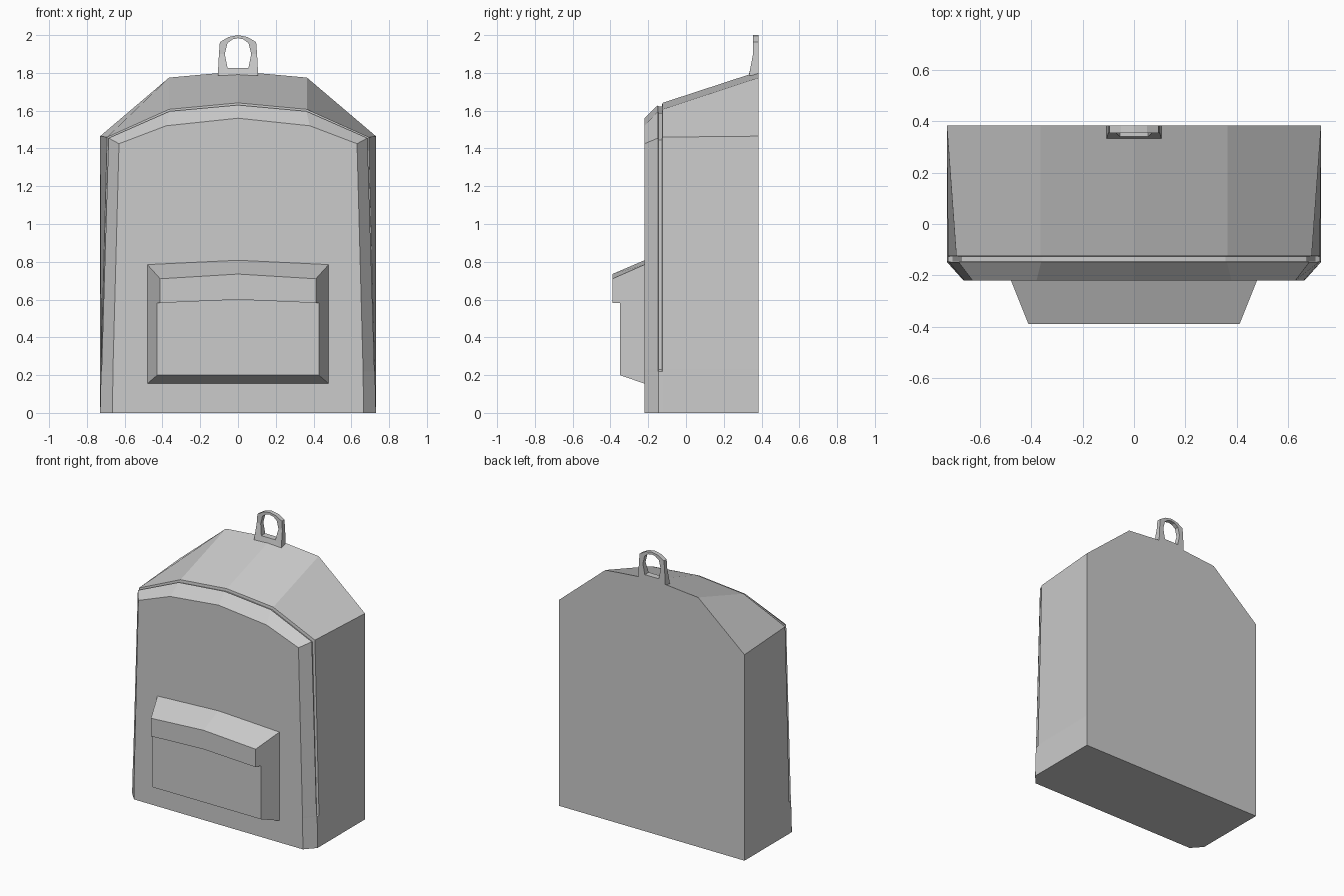
import bpy, bmesh

if "Cube" in bpy.data.objects:
    bpy.data.objects.remove(bpy.data.objects["Cube"])


def finish(name, bm):
    bmesh.ops.recalc_face_normals(bm, faces=bm.faces)
    mesh = bpy.data.meshes.new(name)
    bm.to_mesh(mesh)
    bm.free()
    obj = bpy.data.objects.new(name, mesh)
    bpy.context.collection.objects.link(obj)
    return obj


def loft(name, rings, cap=True, close=False):
    """Skin closed rings of equal length; cap the ends or join last to first."""
    bm = bmesh.new()
    loops = [[bm.verts.new(p) for p in ring] for ring in rings]
    pairs = list(zip(loops, loops[1:]))
    if close:
        pairs.append((loops[-1], loops[0]))
    for a, b in pairs:
        for i in range(len(a)):
            j = (i + 1) % len(a)
            bm.faces.new((a[i], a[j], b[j], b[i]))
    if cap:
        bm.faces.new(loops[0])
        bm.faces.new(loops[-1])
    return finish(name, bm)


def arch(y, half):
    """Symmetric outline at depth y: half runs up the right side to the centre."""
    pts = half + [(-x, z) for x, z in half[-2::-1]]
    return [(x, y, z) for x, z in pts]


# Bag body: back panel, zip groove with closed lower ends, bevelled front panel
back = [(.73, 0), (.73, .22), (.73, .23), (.73, 1.465), (.365, 1.775), (0, 1.808)]
rear_lip = [(.73, 0), (.725, .22), (.725, .23), (.693, 1.46), (.365, 1.607), (0, 1.641)]
groove = [(.73, 0), (.725, .22), (.708, .23), (.675, 1.445), (.357, 1.588), (0, 1.622)]
front_lip = [(.73, 0), (.722, .22), (.722, .23), (.685, 1.455), (.362, 1.597), (0, 1.63)]
front = [(.665, 0), (.662, .22), (.662, .23), (.63, 1.425), (.38, 1.52), (0, 1.56)]
loft("bag_body", [arch(.385, back), arch(-.125, rear_lip), arch(-.127, groove),
                  arch(-.146, groove), arch(-.148, front_lip), arch(-.22, front)])

# Front pocket with overhanging flap: side section, centre section, mirrored side
side = [(.48, -.22, .785), (.412, -.39, .71), (.412, -.39, .582),
        (.428, -.35, .582), (.428, -.35, .2), (.48, -.22, .155)]
centre_z = [.808, .735, .6, .6, .2, .155]
centre = [(0, p[1], z) for p, z in zip(side, centre_z)]
loft("front_pocket", [side, centre, [(-x, y, z) for x, y, z in side]])

# Carry handle: each section pairs an outer and an inner outline point
half = [((0, 1.79), (0, 1.825)), ((.107, 1.785), (.055, 1.825)), ((.101, 1.9), (.07, 1.9)),
        ((.096, 1.963), (.056, 1.957)), ((.05, 1.99), (.03, 1.977)), ((0, 2.0), (0, 1.984))]
outline = half + [((-a[0], a[1]), (-b[0], b[1])) for a, b in half[-2:0:-1]]


def handle_front(z):
    return .333 + .022 * min(1, max(0, (z - 1.79) / .1))


sections = []
for (ox, oz), (ix, iz) in outline:
    sections.append([(ox, handle_front(oz), oz), (ix, handle_front(iz), iz),
                     (ix, .385, iz), (ox, .385, oz)])
loft("carry_handle", sections, cap=False, close=True)
